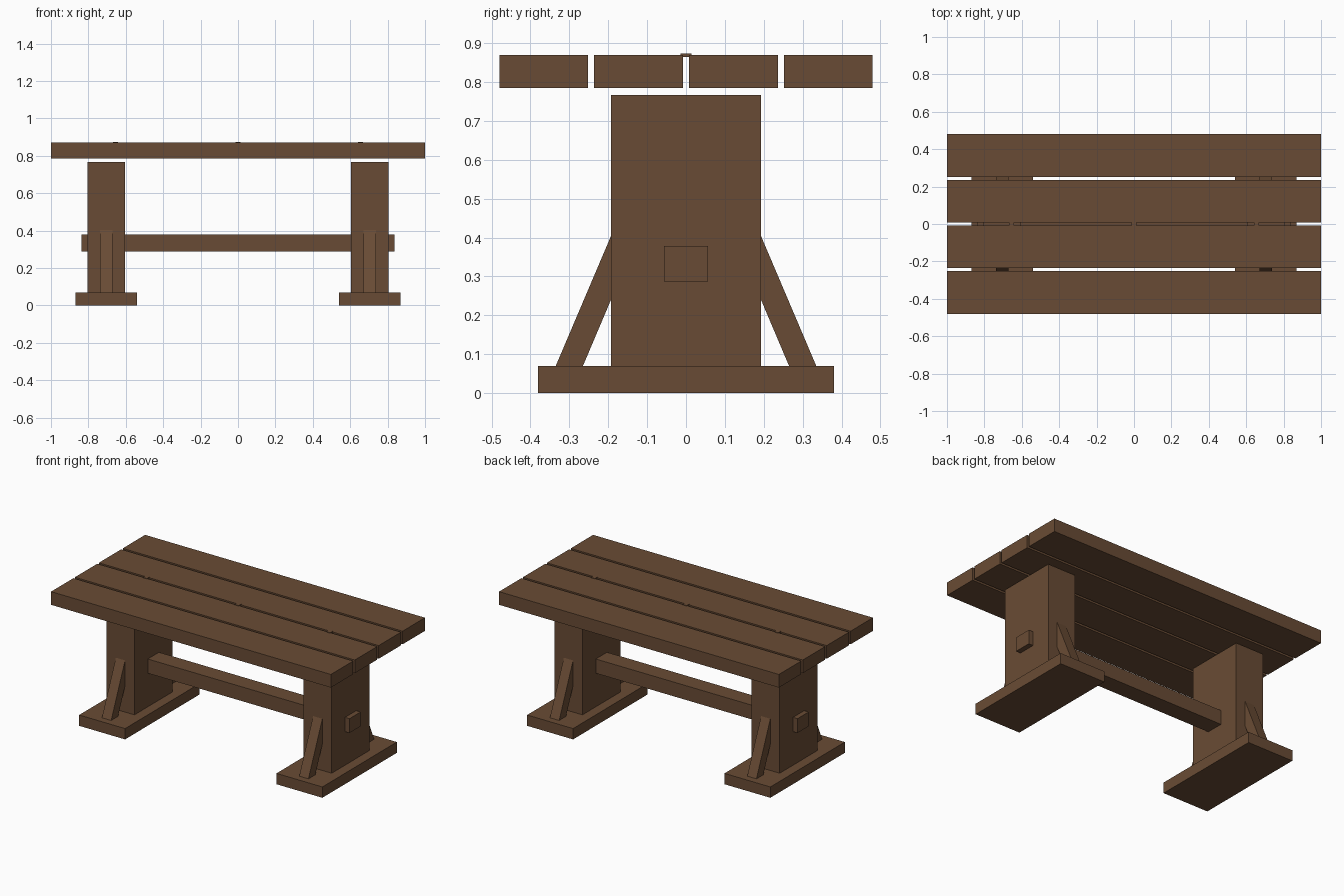
import bpy
import bmesh
from mathutils import Vector

default = bpy.data.objects.get("Cube")
if default:
    bpy.data.objects.remove(default, do_unlink=True)

wood = bpy.data.materials.new("brown_wood")
wood.use_nodes = True
colour = (0.141, 0.071, 0.035, 1)
wood.diffuse_color = colour
shader = wood.node_tree.nodes["Principled BSDF"]
shader.inputs["Base Color"].default_value = colour
shader.inputs["Roughness"].default_value = 0.8


def prism(name, profile, x0, x1):
    """Extrude a (y, z) outline from x0 to x1."""
    bm = bmesh.new()
    face = bm.faces.new([bm.verts.new((x0, y, z)) for y, z in profile])
    moved = bmesh.ops.extrude_face_region(bm, geom=[face])["geom"]
    verts = [v for v in moved if isinstance(v, bmesh.types.BMVert)]
    bmesh.ops.translate(bm, verts=verts, vec=Vector((x1 - x0, 0, 0)))
    bmesh.ops.recalc_face_normals(bm, faces=bm.faces[:])
    mesh = bpy.data.meshes.new(name)
    bm.to_mesh(mesh)
    bm.free()
    mesh.materials.append(wood)
    obj = bpy.data.objects.new(name, mesh)
    bpy.context.collection.objects.link(obj)
    return obj


def box(name, x, y, z):
    """Box spanning the given (low, high) ranges."""
    outline = [(y[0], z[0]), (y[1], z[0]), (y[1], z[1]), (y[0], z[1])]
    return prism(name, outline, *x)


# Table top: four planks with narrow gaps
width, pitch = 0.228, 0.244
for i in range(4):
    centre = (i - 1.5) * pitch
    box(f"top_plank_{i + 1}", (-1, 1),
        (centre - width / 2, centre + width / 2), (0.785, 0.87))

# Small pegs bridging the middle gap
for name, x in (("right", -0.655), ("middle", 0), ("left", 0.655)):
    box(f"{name}_peg", (x - 0.014, x + 0.014), (-0.014, 0.014), (0.864, 0.873))

# Stretcher passing through both legs
box("stretcher", (-0.837, 0.837), (-0.057, 0.057), (0.287, 0.379))

# Trestle ends: foot, leg and two slanted braces
brace = [(0.335, 0.07), (0.265, 0.07), (0.19, 0.247), (0.19, 0.411)]
for side, s in (("right", -1), ("left", 1)):
    c = s * 0.705
    box(f"{side}_foot", (c - 0.164, c + 0.164), (-0.38, 0.38), (0, 0.07))
    box(f"{side}_leg", (c - 0.1, c + 0.1), (-0.193, 0.193), (0.07, 0.767))
    for end, d in (("front", -1), ("back", 1)):
        prism(f"{side}_{end}_brace", [(d * y, z) for y, z in brace],
              c - 0.033, c + 0.033)
